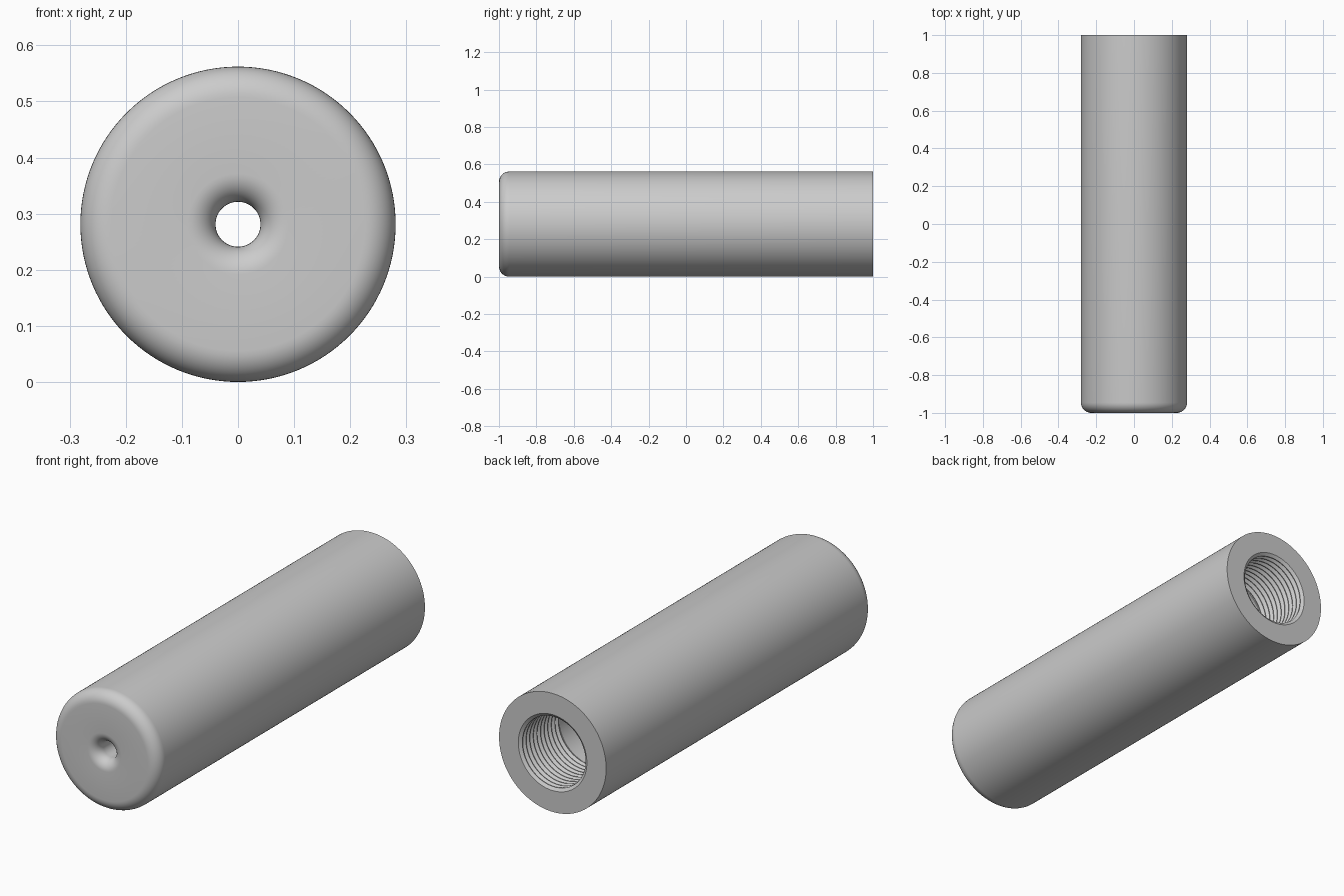
import bpy
import bmesh
from math import sin, cos, pi, radians
from mathutils import Matrix

cube = bpy.data.objects.get("Cube")
if cube:
    bpy.data.objects.remove(cube, do_unlink=True)

RADIUS = 0.281
FRONT, BACK = -1.0, 1.0
FILLET = 0.055
HOLE, FLARE = 0.04, 0.05
BORE, CREST, ROOT = 0.175, 0.166, 0.18
PITCH, TURNS = 0.027, 11
WALL = 0.12
SEGMENTS = 128


def arc(r, y, size, start, end, steps=10):
    """Points (radius, y) along a rounded edge."""
    angles = [radians(start + (end - start) * i / steps) for i in range(steps + 1)]
    return [(r + size * cos(a), y + size * sin(a)) for a in angles]


# Grey finish
grey = bpy.data.materials.new("satin grey")
grey.use_nodes = True
colour = (0.6, 0.6, 0.6, 1)
grey.diffuse_color = colour
grey.node_tree.nodes["Principled BSDF"].inputs["Base Color"].default_value = colour

# Outer wall, rounded front edge and flared front hole
profile = [(ROOT, BACK), (RADIUS, BACK)]
profile += arc(RADIUS - FILLET, FRONT + FILLET, FILLET, 0, -90)
profile += arc(HOLE + FLARE, FRONT + FLARE, FLARE, 270, 180)

# Inner face of the front wall and the smooth bore
thread_end = BACK - PITCH * TURNS
profile += [(HOLE, FRONT + WALL), (BORE, FRONT + WALL), (BORE, thread_end)]

# Thread ridges at the open back end
for i in range(TURNS):
    y = thread_end + i * PITCH
    profile += [(ROOT, y + PITCH * 0.12), (CREST, y + PITCH * 0.5),
                (CREST, y + PITCH * 0.62)]

# Revolve the closed profile around the long axis
bm = bmesh.new()
verts = [bm.verts.new((r, y, 0)) for r, y in profile]
edges = [bm.edges.new((a, b)) for a, b in zip(verts, verts[1:] + verts[:1])]
bmesh.ops.spin(bm, geom=verts + edges, cent=(0, 0, 0), axis=(0, 1, 0),
               angle=2 * pi, steps=SEGMENTS, use_merge=True)
bmesh.ops.remove_doubles(bm, verts=bm.verts, dist=0.00001)
bmesh.ops.recalc_face_normals(bm, faces=bm.faces)
bmesh.ops.transform(bm, matrix=Matrix.Translation((0, 0, RADIUS)), verts=bm.verts)

mesh = bpy.data.meshes.new("threaded_tube")
bm.to_mesh(mesh)
bm.free()
mesh.materials.append(grey)
tube = bpy.data.objects.new("threaded_tube", mesh)
bpy.context.collection.objects.link(tube)

# Smooth walls with crisp rims
bpy.ops.object.select_all(action="DESELECT")
tube.select_set(True)
bpy.context.view_layer.objects.active = tube
bpy.ops.object.shade_smooth_by_angle(angle=radians(30))
